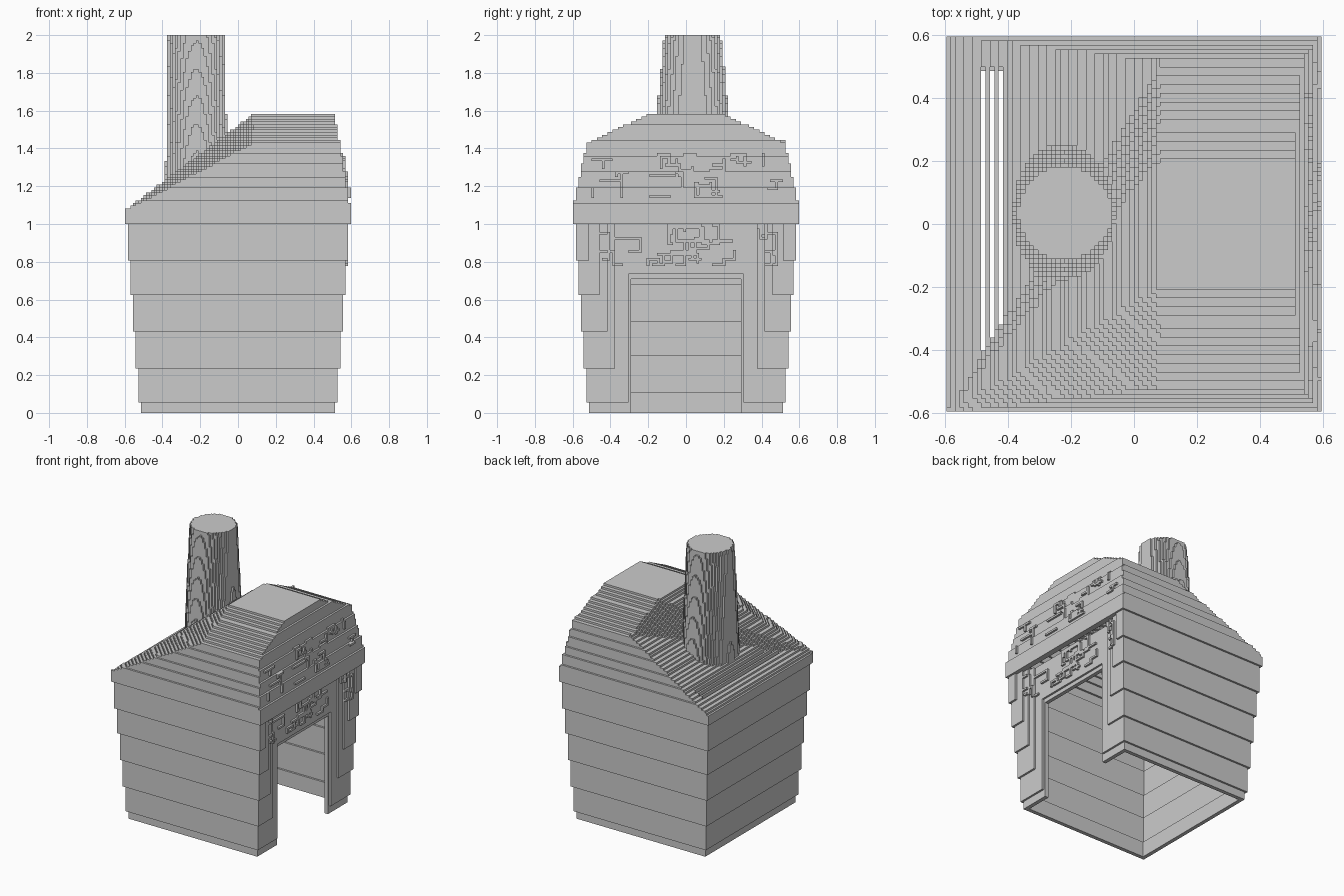
import bpy, math, random

if "Cube" in bpy.data.objects:
    bpy.data.objects.remove(bpy.data.objects["Cube"])

P = 2 / 144            # block size
N = 43                 # half width of the house in blocks
EAVE = 1.07
random.seed(4)

DIRS = [((1, 0, 0), [(1, 0, 0), (1, 1, 0), (1, 1, 1), (1, 0, 1)]),
        ((-1, 0, 0), [(0, 0, 0), (0, 0, 1), (0, 1, 1), (0, 1, 0)]),
        ((0, 1, 0), [(0, 1, 0), (0, 1, 1), (1, 1, 1), (1, 1, 0)]),
        ((0, -1, 0), [(0, 0, 0), (1, 0, 0), (1, 0, 1), (0, 0, 1)]),
        ((0, 0, 1), [(0, 0, 1), (1, 0, 1), (1, 1, 1), (0, 1, 1)]),
        ((0, 0, -1), [(0, 0, 0), (0, 1, 0), (1, 1, 0), (1, 0, 0)])]


def build_blocks(name, xr, yr, zr, inside):
    """Fill a range with blocks where inside(x, y, z) holds; keep only the skin."""
    cells = {(i, j, k) for i in range(*xr) for j in range(*yr) for k in range(*zr)
             if inside((i + .5) * P, (j + .5) * P, (k + .5) * P)}
    index, faces = {}, []
    for i, j, k in cells:
        for (dx, dy, dz), quad in DIRS:
            if (i + dx, j + dy, k + dz) not in cells:
                faces.append([index.setdefault((i + a, j + b, k + c), len(index))
                              for a, b, c in quad])
    mesh = bpy.data.meshes.new(name)
    mesh.from_pydata([(a * P, b * P, c * P) for a, b, c in index], [], faces)
    mesh.update()
    ob = bpy.data.objects.new(name, mesh)
    bpy.context.collection.objects.link(ob)
    return ob


def relief(z0, z1, half):
    """Random wandering ridges, one block high, on the entrance side."""
    out = set()
    lo, hi, w = int(z0 / P), int(z1 / P), int(half / P)
    for _ in range(22):
        j, k = random.randint(-w, w), random.randint(lo, hi)
        for _ in range(5):
            dj, dk = random.choice([(1, 0), (-1, 0), (0, 1), (0, -1)])
            for _ in range(random.randint(2, 5)):
                j = max(-w, min(w, j + dj))
                k = max(lo, min(hi, k + dk))
                out.add((j, k))
    return out


def cell(y, z):
    return math.floor(y / P), math.floor(z / P)


# Walls: outward stepping courses, hollow, with a recessed doorway on +x
LINTEL = relief(.78, .99, .48)
DOOR_STEPS = (.31, .375, .42, .46, .51)


def course(z):
    return max(0, min(6, math.floor((z - .05) / .19) + 1))


def in_walls(x, y, z):
    outer, inner = course(z), course(z - .06)
    h, hi = (37 + outer) * P, (35 + inner) * P
    ay = abs(y)
    if x < -h or ay > h:
        return False
    front, front_in = h, hi
    if z < 1.0:
        m = sum(ay > s for s in DOOR_STEPS)
        if z > .74:
            m = max(m, 1)
        front = (37 + min(outer, m)) * P
        front_in = (35 + min(inner, m)) * P
        if cell(y, z) in LINTEL:
            front += P
    if x > front:
        return False
    if x > .4 and ay < .295 and z < .715:
        return False
    return not (x > -hi and ay < hi and x < front_in)


# Roof: barrel end with a faceted slope fanning out from one back corner
GABLE = relief(1.15, 1.37, .5)


def arch(y):
    y = abs(y)
    return 1.58 if y < .2 else 1.58 - (y - .2) * .14 / .3


def fan(x, y):
    if x >= .08:
        return arch(y)
    f = (x + .6) / .68
    yy = min(.5, (y + .6) / f - .6)
    return EAVE + (arch(yy) - EAVE) * f


def roof_limits(x, y):
    return fan(x, y), EAVE + (.602 - abs(y)) * 4.6, EAVE + (.597 - x) * 6


def in_roof(x, y, z):
    if cell(y, z) in GABLE and x > .4:
        x -= P
    top, side, end = roof_limits(x, y)
    if z > min(top, side, end):
        return False
    # narrow vent slits low on the back slope
    if math.floor(x / P) in (-35, -33, -31) and y < .5 \
            and (y + .6) / (x + .6) > 1.1 / .68:
        return False
    return z > min(top - .03, side - 2 * P * 4.6, end - 2 * P * 6)


# Chimney: tapering oval stack standing on the slope
def in_chimney(x, y, z):
    t = (2 - z) / .84
    rx, ry = .15 + .015 * t, .15 + .08 * t
    if ((x + .22) / rx) ** 2 + ((y - .035) / ry) ** 2 > 1:
        return False
    return z > fan(x, y) - P


EZ = round(EAVE / P)
build_blocks("house_walls", (-N, N), (-N, N), (0, EZ), in_walls)
build_blocks("stepped_roof", (-N, N), (-N, N), (EZ, 114), in_roof)
build_blocks("chimney", (-30, -2), (-16, 22), (EZ, 144), in_chimney)
